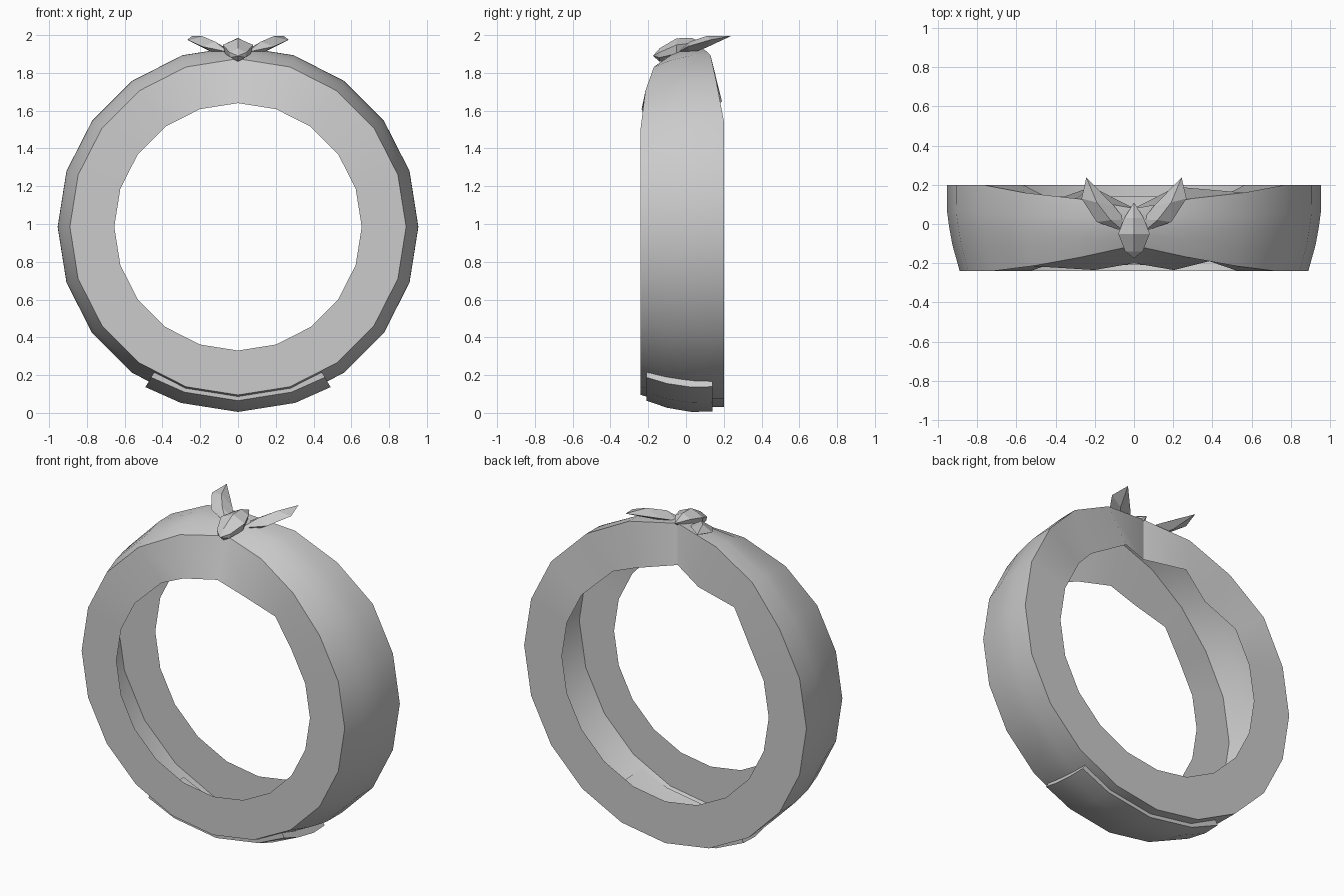
import bpy, math

if "Cube" in bpy.data.objects:
    bpy.data.objects.remove(bpy.data.objects["Cube"])

CZ, N = 0.985, 20


def make(name, verts, faces, angle=0):
    me = bpy.data.meshes.new(name)
    me.from_pydata(verts, [], faces)
    me.update()
    ob = bpy.data.objects.new(name, me)
    bpy.context.collection.objects.link(ob)
    bpy.context.view_layer.objects.active = ob
    ob.select_set(True)
    if angle:
        bpy.ops.object.shade_smooth_by_angle(angle=math.radians(angle))
    ob.select_set(False)
    return ob


# Hollow ring: open channel section, pinched in towards the top ornament.
# Steps away from the top -> y of front inner, front outer, back outer, back inner
PINCH = {0: (-0.20, -0.11, 0.08, 0.08),
         1: (-0.235, -0.17, 0.13, 0.19),
         2: (-0.19, -0.215, 0.16, 0.12)}
PLAIN = (-0.24, -0.24, 0.20, 0.20)
SHELL = ((0, 0.89), (0.3, 0.927), (0.5, 0.943), (0.68, 0.954), (1, 0.955))
verts, faces = [], []
for i in range(N):
    t = math.radians(18 * i)
    fi, fo, bo, bi = PINCH.get(abs(i - 5), PLAIN)
    section = [(0.655, fi)]
    section += [(r, fo + (bo - fo) * f) for f, r in SHELL]
    section.append((0.70, bi))
    verts += [(r * math.cos(t), y, CZ + r * math.sin(t)) for r, y in section]
M = len(section)
for i in range(N):
    k = (i + 1) % N
    for j in range(M - 1):
        faces.append((i * M + j, i * M + j + 1, k * M + j + 1, k * M + j))
make("ring_band", verts, faces, 30)

# Curved plate let into the bottom of the ring
section = [(0.89, -0.21), (0.92, -0.21), (0.958, -0.1), (0.98, 0.03),
           (0.977, 0.14), (0.93, 0.14), (0.925, 0.0)]
P = len(section)
angles = (-120, -108, -90, -72, -60)
verts = [(r * math.cos(math.radians(a)), y, CZ + r * math.sin(math.radians(a)))
         for a in angles for r, y in section]
faces = [(i * P + j, i * P + (j + 1) % P, (i + 1) * P + (j + 1) % P, (i + 1) * P + j)
         for i in range(len(angles) - 1) for j in range(P)]
faces += [tuple(reversed(range(P))), tuple(range(4 * P, 5 * P))]
make("bottom_plate", verts, faces, 30)

# Faceted centre of the ornament: six-sided rings along y, closed by tips
rings = [(-0.14, 0.045, 0.035, 1.895), (-0.05, 0.08, 0.058, 1.925),
         (0.03, 0.05, 0.045, 1.94)]
verts = [(0, -0.175, 1.89)]
for y, w, h, z in rings:
    verts += [(0, y, z + h), (w, y, z + h * 0.4), (w * 0.85, y, z - h * 0.4),
              (0, y, z - h), (-w * 0.85, y, z - h * 0.4), (-w, y, z + h * 0.4)]
verts.append((0, 0.11, 1.95))
last = len(verts) - 1
faces = []
for j in range(6):
    k = (j + 1) % 6
    faces.append((0, 1 + k, 1 + j))
    for b in (1, 7):
        faces.append((b + j, b + k, b + 6 + k, b + 6 + j))
    faces.append((last, 13 + j, 13 + k))
make("ornament_centre", verts, faces)

# Leaf-shaped wings, mirrored across x
OUTLINE = [(0.05, -0.04, 1.91), (0.19, 0.01, 1.94), (0.268, 0.13, 1.975),
           (0.243, 0.238, 1.995), (0.1, 0.09, 1.945), (0.045, 0.02, 1.92)]
RIDGE = [(0.12, 0.02, 1.965, 1.90), (0.19, 0.11, 1.995, 1.935)]
for side, label in ((1, "right"), (-1, "left")):
    verts = [(side * x, y, z) for x, y, z in OUTLINE]
    for which in (2, 3):
        verts += [(side * r[0], r[1], r[which]) for r in RIDGE]
    faces = []
    for a, b, flip in ((6, 7, False), (8, 9, True)):
        part = [(0, 1, a), (1, b, a), (1, 2, b), (2, 3, b), (3, 4, b),
                (4, a, b), (4, 5, a), (5, 0, a)]
        faces += [f[::-1] if flip != (side < 0) else f for f in part]
    make(label + "_wing", verts, faces)
